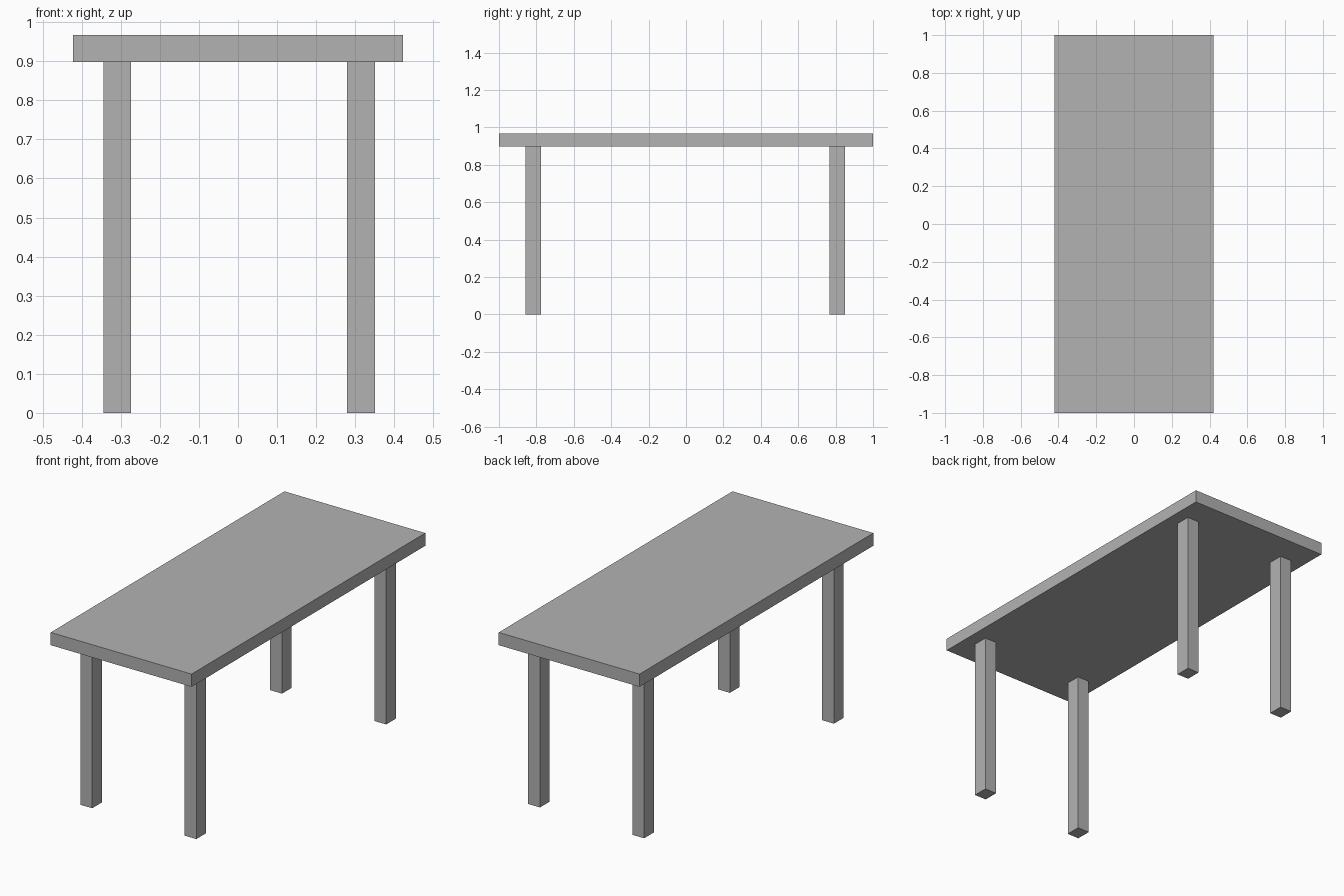
import bpy

default = bpy.data.objects.get("Cube")
if default:
    bpy.data.objects.remove(default, do_unlink=True)

# Single flat grey
GREY = (0.448, 0.448, 0.448, 1.0)
grey = bpy.data.materials.new("plain_grey")
grey.use_nodes = True
grey.diffuse_color = GREY
grey.node_tree.nodes["Principled BSDF"].inputs["Base Color"].default_value = GREY


def box(name, center, size):
    """Axis-aligned box with its size applied to the mesh."""
    bpy.ops.mesh.primitive_cube_add(size=1, location=center)
    obj = bpy.context.object
    obj.name = obj.data.name = name
    obj.scale = size
    bpy.ops.object.transform_apply(location=False, rotation=False, scale=True)
    obj.data.materials.append(grey)
    return obj


UNDERSIDE = 0.898
TOP = 0.967

# Table top
box("table_top", (0, 0, (UNDERSIDE + TOP) / 2), (0.844, 2.0, TOP - UNDERSIDE))

# Four legs, set in from the corners
for end, y in (("front", -0.816), ("back", 0.809)):
    for side, x in (("right", -0.309), ("left", 0.315)):
        box(f"{end}_{side}_leg", (x, y, UNDERSIDE / 2), (0.071, 0.083, UNDERSIDE))
